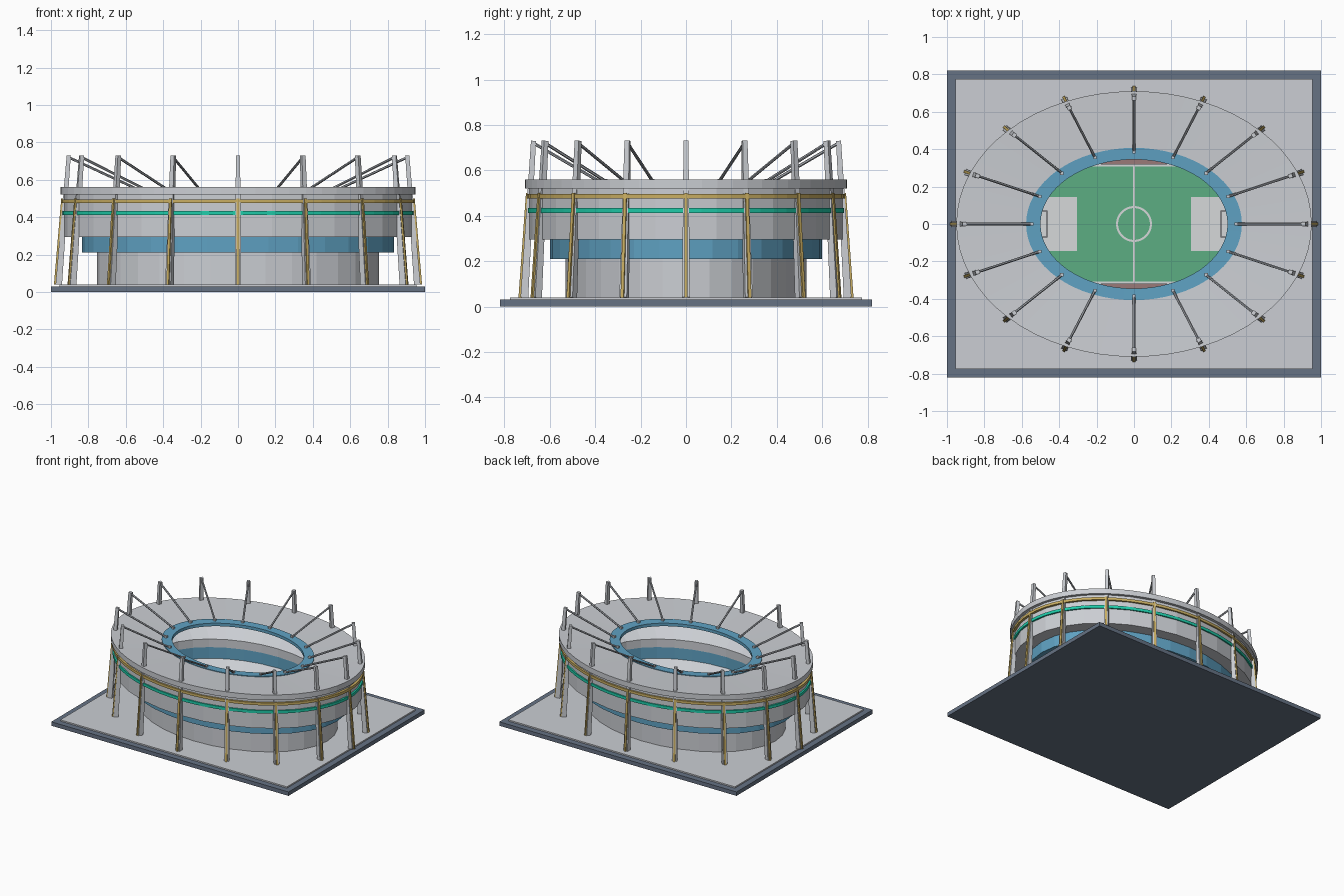
import bpy, bmesh
from math import sin, cos, pi
from mathutils import Vector, Matrix

cube = bpy.data.objects.get("Cube")
if cube:
    bpy.data.objects.remove(cube, do_unlink=True)


def material(name, hex_code):
    """Flat colour from an sRGB hex string."""
    rgb = [int(hex_code[i:i + 2], 16) / 255 for i in (0, 2, 4)]
    lin = [c / 12.92 if c <= 0.04045 else ((c + 0.055) / 1.055) ** 2.4 for c in rgb]
    m = bpy.data.materials.new(name)
    m.use_nodes = True
    m.diffuse_color = (*lin, 1)
    m.node_tree.nodes["Principled BSDF"].inputs["Base Color"].default_value = (*lin, 1)
    return m


CONCRETE = material("light concrete", "CBCED3")
SLATE = material("slate", "667284")
BLUE = material("steel blue", "5FA1C2")
GOLD = material("gold", "C9AE62")
TEAL = material("teal", "1FCBA9")
GRASS = material("grass green", "5CAE82")
WHITE = material("line white", "D6D8DA")
STEEL = material("steel grey", "A4A8AE")
TRACK = material("track red", "9A7A78")


def finish(name, bm, mat):
    bmesh.ops.recalc_face_normals(bm, faces=bm.faces)
    me = bpy.data.meshes.new(name)
    bm.to_mesh(me)
    bm.free()
    me.materials.append(mat)
    ob = bpy.data.objects.new(name, me)
    bpy.context.collection.objects.link(ob)
    return ob


def box(name, mat, x, y, z):
    """Box from three (low, high) ranges."""
    bm = bmesh.new()
    size = [b - a for a, b in (x, y, z)]
    mid = [(a + b) / 2 for a, b in (x, y, z)]
    bmesh.ops.create_cube(bm, size=1, matrix=Matrix.Translation(mid) @ Matrix.Diagonal((*size, 1)))
    return finish(name, bm, mat)


def ellipse_ring(name, mat, profile, n=64):
    """Sweep a closed profile of (x radius, y radius, z) around an ellipse."""
    bm = bmesh.new()
    rows = [[bm.verts.new((rx * cos(2 * pi * i / n), ry * sin(2 * pi * i / n), z))
             for rx, ry, z in profile] for i in range(n)]
    k = len(profile)
    for i in range(n):
        a, b = rows[i], rows[(i + 1) % n]
        for j in range(k):
            bm.faces.new((a[j], b[j], b[(j + 1) % k], a[(j + 1) % k]))
    return finish(name, bm, mat)


def band(name, mat, rx, ry, z0, z1, t, n=64):
    """Upright ring of thickness t."""
    return ellipse_ring(name, mat, [(rx, ry, z0), (rx, ry, z1),
                                    (rx - t, ry - t, z1), (rx - t, ry - t, z0)], n)


def add_beam(bm, a, b, w0, w1, sides=4):
    """Tapered bar from a to b, its flat side turned outwards."""
    a, b = Vector(a), Vector(b)
    d = (b - a).normalized()
    side = d.cross(Vector((a.x, a.y, 0))).normalized()
    out = side.cross(d)
    rot = Matrix((side, out, d)).transposed().to_4x4()
    k = 0.5 ** 0.5 if sides == 4 else 0.5
    bmesh.ops.create_cone(bm, cap_ends=True, segments=sides, radius1=w0 * k, radius2=w1 * k,
                          depth=(b - a).length,
                          matrix=Matrix.Translation((a + b) / 2) @ rot @ Matrix.Rotation(pi / 4, 4, 'Z'))


# Ground slab and plaza
box("base_slab", SLATE, (-1, 1), (-.82, .82), (0, .03))
box("plaza", CONCRETE, (-.955, .955), (-.775, .775), (.03, .04))

# Stepped body, with sloping seating tiers inside
ellipse_ring("lower_drum", CONCRETE, [(.755, .53, .04), (.755, .53, .21), (.68, .48, .21),
                                      (.56, .4, .13), (.56, .4, .04)], 32)
ellipse_ring("blue_tier", BLUE, [(.835, .6, .21), (.835, .6, .295),
                                 (.68, .48, .295), (.68, .48, .21)], 32)
ellipse_ring("upper_drum", CONCRETE, [(.93, .69, .295), (.93, .69, .53), (.86, .62, .5),
                                      (.68, .48, .357), (.68, .48, .295)], 32)

# Roof, gently dished towards the opening
ellipse_ring("roof", CONCRETE, [(.95, .71, .52), (.95, .71, .56),
                                (.575, .405, .545), (.575, .405, .528)])
ellipse_ring("roof_inner_ring", BLUE, [(.577, .407, .525), (.577, .407, .55),
                                       (.5, .345, .548), (.5, .345, .525)])

# Bands around the facade and the light board at the pitch edge
band("gold_band", GOLD, .945, .7, .475, .495, .02)
band("teal_band", TEAL, .94, .697, .412, .434, .02)
band("pitch_light_board", TEAL, .563, .403, .11, .14, .01)

# Pitch and its markings
bm = bmesh.new()
bmesh.ops.create_circle(bm, cap_ends=True, segments=64, radius=1,
                        matrix=Matrix.Translation((0, 0, .043)) @ Matrix.Diagonal((.57, .41, 1, 1)))
finish("running_track", bm, TRACK)
box("pitch", GRASS, (-.52, .52), (-.32, .32), (.04, .05))
box("halfway_line", WHITE, (-.006, .006), (-.32, .32), (.05, .053))
band("centre_circle", WHITE, .096, .096, .05, .053, .011, 48)
for s, side in ((1, "left"), (-1, "right")):
    box(side + "_penalty_area", WHITE, sorted((s * .305, s * .505)), (-.145, .145), (.05, .053))
    # Goal frame: posts, crossbar and back stays
    bm = bmesh.new()
    for y in (-.07, .07):
        add_beam(bm, (s * .465, y, .05), (s * .465, y, .11), .006, .006)
        add_beam(bm, (s * .465, y, .108), (s * .49, y, .108), .006, .006)
    add_beam(bm, (s * .465, -.07, .108), (s * .465, .07, .108), .006, .006)
    finish(side + "_goal", bm, STEEL)
for s, side in ((1, "back"), (-1, "front")):
    box(side + "_touchline", WHITE, (-.52, .52), sorted((s * .308, s * .32)), (.05, .053))

# Sixteen leaning masts, gold fins and roof stays
masts, fins, stays, anchors = (bmesh.new() for _ in range(4))
for i in range(16):
    c, s = cos(i * pi / 8), sin(i * pi / 8)
    top = (.905 * c, .672 * s, .73)
    add_beam(masts, (.958 * c, .712 * s, .04), top, .034, .022)
    add_beam(fins, (.977 * c, .731 * s, .04), (.938 * c, .698 * s, .5), .014, .014)
    end = (.545 * c, .385 * s, .553)
    add_beam(stays, (top[0], top[1], .72), end, .014, .014, 6)
    bmesh.ops.create_cube(anchors, size=.018, matrix=Matrix.Translation(end))
finish("masts", masts, CONCRETE)
finish("mast_fins", fins, GOLD)
finish("roof_stays", stays, STEEL)
finish("stay_anchors", anchors, CONCRETE)
